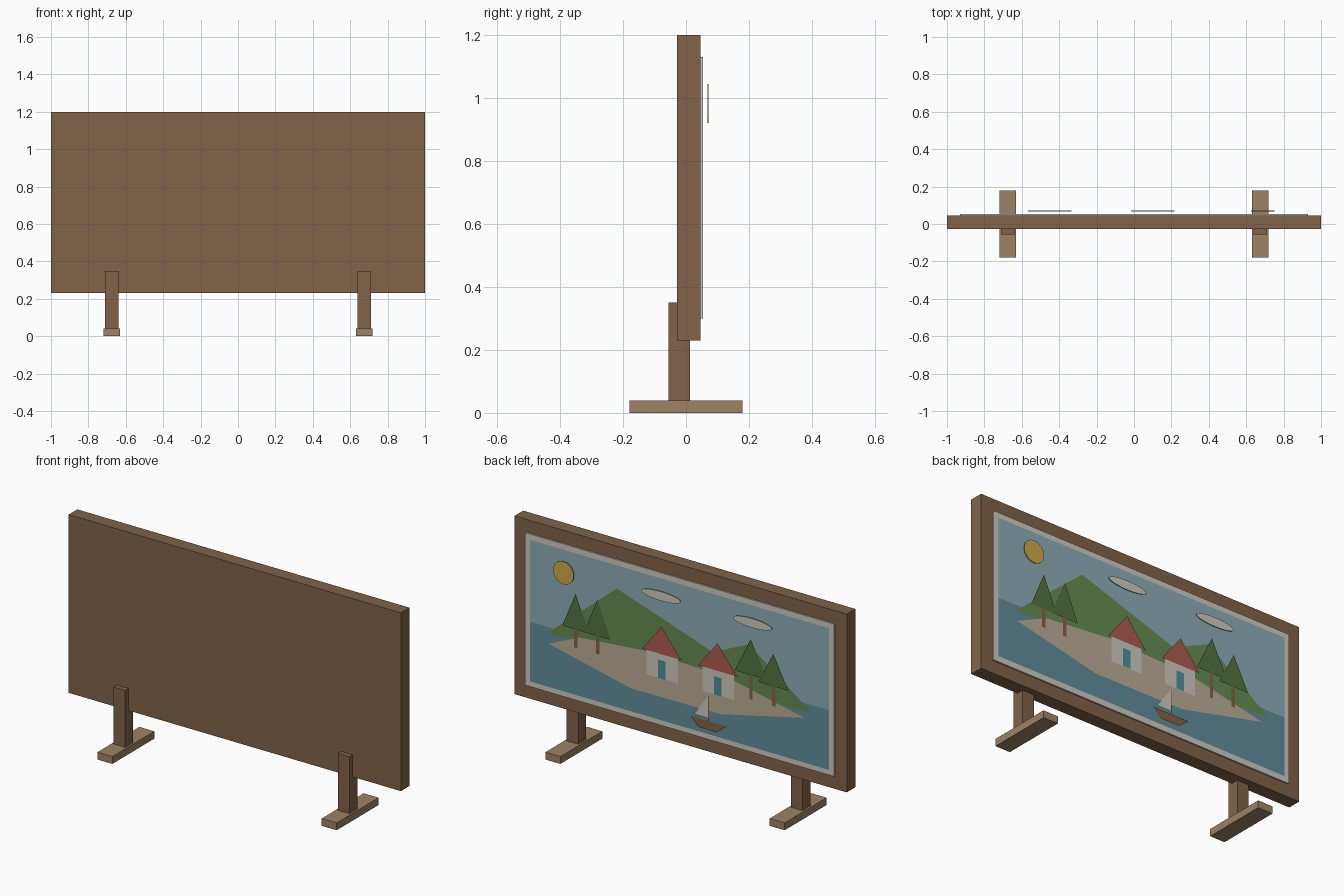
import bpy, bmesh, math
from mathutils import Matrix

if "Cube" in bpy.data.objects:
    bpy.data.objects.remove(bpy.data.objects["Cube"])


def mat(name, *rgb):
    m = bpy.data.materials.new(name)
    m.diffuse_color = (*rgb, 1)
    m.use_nodes = True
    m.node_tree.nodes["Principled BSDF"].inputs["Base Color"].default_value = m.diffuse_color
    return m


WOOD = mat("wood", .22, .125, .065)
FOOT = mat("pale_wood", .34, .23, .13)
CREAM = mat("cream", .62, .60, .52)
SKY = mat("sky_blue", .26, .43, .47)
SEA = mat("sea_blue", .12, .27, .33)
HILL = mat("hill_green", .13, .26, .08)
LEAF = mat("leaf_green", .09, .17, .05)
SAND = mat("sand", .50, .42, .31)
ROOF = mat("roof_red", .42, .11, .08)
TEAL = mat("teal", .07, .28, .31)
SUN = mat("sun_yellow", .62, .40, .07)
HULL = mat("hull_brown", .23, .12, .06)


def finish(name, bm, material):
    me = bpy.data.meshes.new(name)
    bm.to_mesh(me)
    bm.free()
    me.materials.append(material)
    ob = bpy.data.objects.new(name, me)
    bpy.context.collection.objects.link(ob)
    return ob


def box(name, x0, x1, y0, y1, z0, z1, material):
    bm = bmesh.new()
    m = Matrix.Translation(((x0 + x1) / 2, (y0 + y1) / 2, (z0 + z1) / 2)) \
        @ Matrix.Diagonal((x1 - x0, y1 - y0, z1 - z0, 1))
    bmesh.ops.create_cube(bm, size=1, matrix=m)
    return finish(name, bm, material)


def flat(name, pts, y, material):
    """Flat cut-out in the xz plane, facing +y."""
    bm = bmesh.new()
    f = bm.faces.new([bm.verts.new((x, y, z)) for x, z in pts])
    f.normal_update()
    if f.normal.y < 0:
        f.normal_flip()
    return finish(name, bm, material)


def rect(name, x0, x1, z0, z1, y, material):
    return flat(name, [(x0, z0), (x1, z0), (x1, z1), (x0, z1)], y, material)


def disc(name, x, z, rx, rz, material):
    bm = bmesh.new()
    m = Matrix.Translation((x, .07, z)) @ Matrix.Diagonal((rx, 1, rz, 1)) \
        @ Matrix.Rotation(math.pi / 2, 4, 'X')
    bmesh.ops.create_cone(bm, cap_ends=True, segments=32, radius1=1, radius2=1,
                          depth=.004, matrix=m)
    return finish(name, bm, material)


# Board, mat and supports
box("board", -1, 1, -.028, .046, .23, 1.2, WOOD)
box("picture_mat", -.93, .93, .046, .054, .30, 1.13, CREAM)
for side, s in (("left", -1), ("right", 1)):
    c = s * .675
    box(side + "_post", c - .035, c + .035, -.056, .012, .04, .35, WOOD)
    box(side + "_foot", c - .045, c + .045, -.18, .18, 0, .04, FOOT)

# Background of the scene
rect("sky", -.9, .9, .33, 1.1, .0555, SKY)
rect("sea", -.9, .9, .33, .655, .057, SEA)
flat("hills", [(.79, .625), (.375, .977), (-.2, .785), (-.42, .885),
               (-.80, .612), (-.3, .6), (.3, .6)], .0585, HILL)
flat("island", [(.785, .567), (.6, .65), (.2, .685), (-.3, .67), (-.755, .575),
                (-.25, .46), (.29, .457)], .060, SAND)

# Sun and clouds
disc("sun", .688, .983, .062, .062, SUN)
for i, x in enumerate((.1, -.45)):
    disc(f"cloud_{i + 1}", x, 1.013, .117, .025, CREAM)

# Trees: peak x, peak z, crown base z, half width
for i, (x, zt, zb, w) in enumerate([(.62, .884, .69, .08), (.488, .887, .69, .08),
                                    (-.435, .92, .725, .095), (-.572, .877, .70, .09)]):
    rect(f"tree_trunk_{i + 1}", x - .01, x + .01, .59, zb + .02, .0625, HULL)
    flat(f"tree_crown_{i + 1}", [(x - w, zb), (x + w, zb), (x, zt)], .064 + i * .0006, LEAF)

# Houses
for i, x in enumerate((.1, -.237)):
    rect(f"house_wall_{i + 1}", x - .095, x + .095, .56, .70, .0625, CREAM)
    rect(f"house_door_{i + 1}", x - .023, x + .023, .56, .66, .065, TEAL)
    flat(f"house_roof_{i + 1}", [(x - .117, .695), (x + .117, .695), (x, .845)], .067, ROOF)

# Sailing boat
flat("boat_hull", [(-.072, .405), (-.289, .405), (-.229, .357), (-.12, .357)], .063, HULL)
rect("boat_mast", -.184, -.178, .40, .54, .063, HULL)
flat("boat_sail", [(-.09, .42), (-.178, .42), (-.178, .54)], .064, CREAM)
